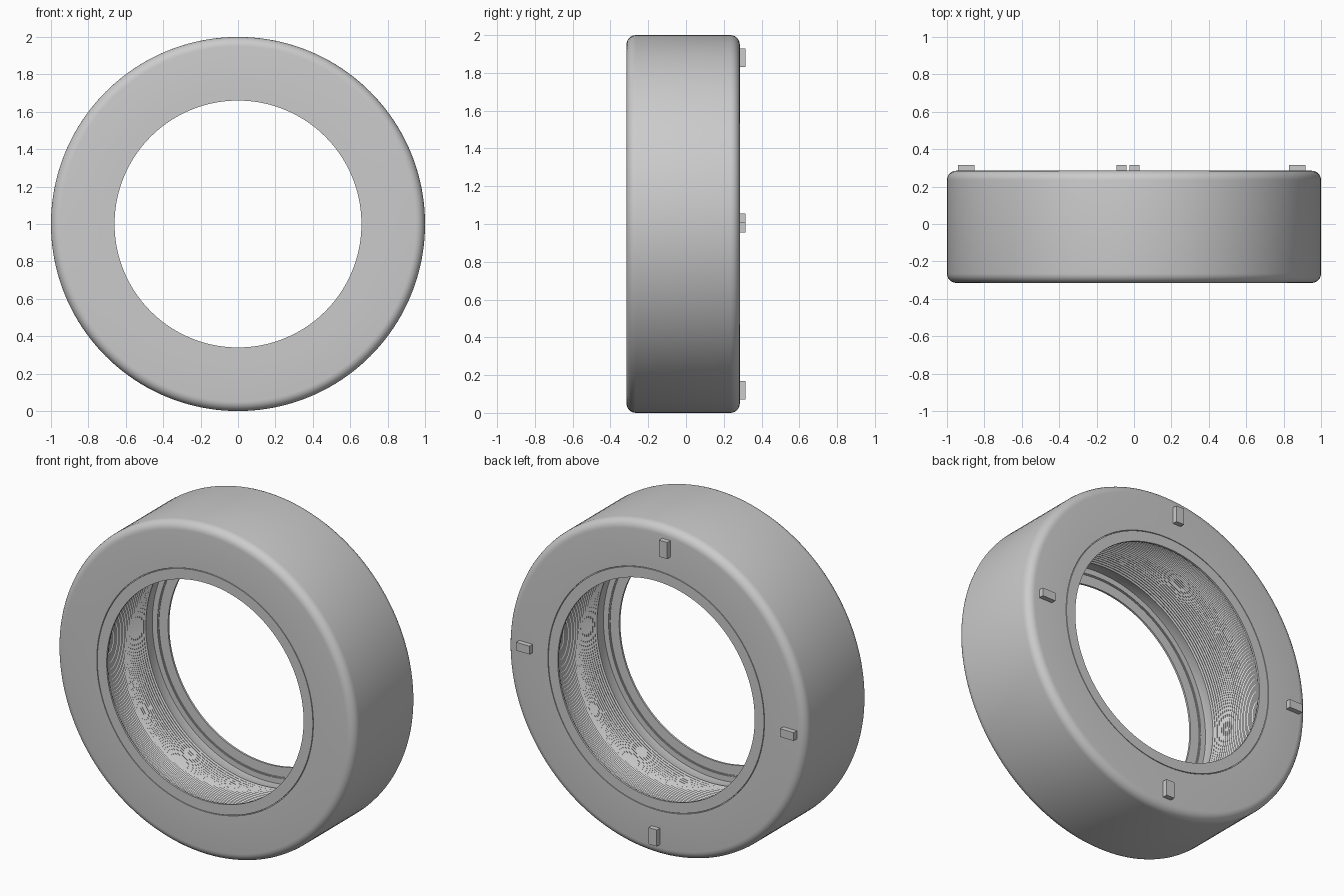
import bpy
import bmesh
import math
from mathutils import Matrix, Vector

cube = bpy.data.objects.get("Cube")
if cube:
    bpy.data.objects.remove(cube, do_unlink=True)

grey = bpy.data.materials.new("plain grey")
grey.use_nodes = True
colour = (0.6, 0.6, 0.6, 1)
grey.diffuse_color = colour
grey.node_tree.nodes["Principled BSDF"].inputs["Base Color"].default_value = colour

MID = -0.015      # centre of the body along y
HALF = 0.3        # half the body width
INNER = 0.28      # inner face of the side plates
COLLAR = 0.76     # radius of the smooth collars beside the ridges
STEPS = 160


def finish(name, bm, angle=30):
    """Turn a bmesh into a smooth-shaded grey object."""
    bmesh.ops.recalc_face_normals(bm, faces=bm.faces)
    mesh = bpy.data.meshes.new(name)
    bm.to_mesh(mesh)
    bm.free()
    mesh.materials.append(grey)
    obj = bpy.data.objects.new(name, mesh)
    bpy.context.collection.objects.link(obj)
    bpy.ops.object.select_all(action="DESELECT")
    obj.select_set(True)
    bpy.context.view_layer.objects.active = obj
    bpy.ops.object.shade_smooth_by_angle(angle=math.radians(angle))
    return obj


def revolve(name, profile):
    """Spin a closed (radius, offset) section round the horizontal axis."""
    bm = bmesh.new()
    verts = [bm.verts.new((r, MID + t, 1)) for r, t in profile]
    edges = [bm.edges.new((a, b)) for a, b in zip(verts, verts[1:] + verts[:1])]
    bmesh.ops.spin(bm, geom=verts + edges, cent=(0, 0, 1), axis=(0, 1, 0),
                   angle=math.tau, steps=STEPS, use_merge=True)
    bmesh.ops.remove_doubles(bm, verts=bm.verts, dist=0.0001)
    return finish(name, bm)


# Housing: rounded shell, thin side plates and a hollowed, finely ridged bore
fillet = 0.05
corner = [(1 - fillet + fillet * math.sin(a), HALF - fillet + fillet * math.cos(a))
          for a in (math.radians(15 * i) for i in range(7))]
side = [(COLLAR, INNER), (0.726, INNER), (0.726, HALF)] + corner
mirrored = [(r, -t) for r, t in reversed(side)]
turns, reach, hollow = 36, 0.22, 0.06
ridges = []
for i in range(2 * turns + 1):
    u = i / turns - 1
    ridges.append((COLLAR + hollow * (1 - u * u) - 0.006 * (i % 2), u * reach))
revolve("housing", side + mirrored + ridges)

# Thin retaining rings, one set into each side with a narrow groove round it
for sign, name in ((-1, "front_ring"), (1, "back_ring")):
    section = [(0.66, HALF), (0.722, HALF), (0.722, 0.292), (0.73, 0.292),
               (0.73, 0.284), (0.72, 0.284), (0.72, 0.288), (0.66, 0.288)]
    revolve(name, [(r, sign * t) for r, t in section])

# Four locating tabs on the back face
tabs = {"top_tab": (-0.067, 1.88, 0), "bottom_tab": (0.003, 0.12, 0),
        "left_tab": (0.873, 1.03, 1), "right_tab": (-0.897, 0.98, 1)}
for name, (x, z, sideways) in tabs.items():
    size = (0.09, 0.04, 0.05) if sideways else (0.055, 0.04, 0.1)
    bm = bmesh.new()
    place = Matrix.Translation(Vector((x, 0.295, z))) @ Matrix.Diagonal((*size, 1))
    bmesh.ops.create_cube(bm, size=1, matrix=place)
    finish(name, bm)
